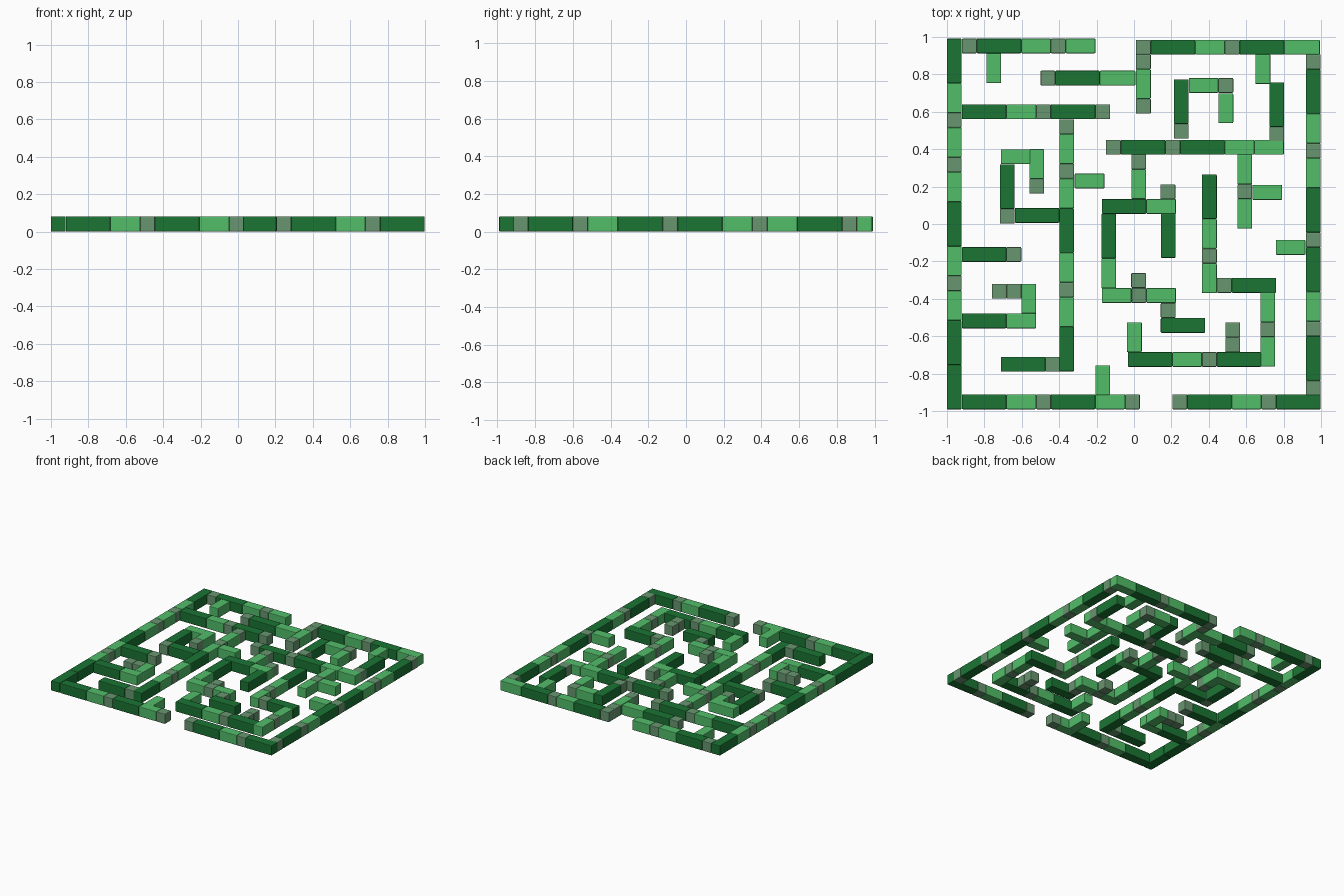
import bpy

if "Cube" in bpy.data.objects:
    bpy.data.objects.remove(bpy.data.objects["Cube"])

U = 0.0793   # block width, one layout unit
H = 0.081    # block height


def material(name, rgb):
    m = bpy.data.materials.new(name)
    m.diffuse_color = (*rgb, 1)
    m.use_nodes = True
    m.node_tree.nodes["Principled BSDF"].inputs["Base Color"].default_value = m.diffuse_color
    return m


dark = material("dark_green", (0.011, 0.178, 0.034))
light = material("light_green", (0.084, 0.515, 0.141))
grey = material("grey_green", (0.14, 0.305, 0.162))

# Block kinds: length in units, part name, material
KINDS = {
    "L": (3, "long_block", dark),
    "M": (2, "medium_block", light),
    "N": (2.4, "stretched_block", light),
    "S": (1, "small_block", grey),
}


def block(x, y, sx, sy, name, mat):
    bpy.ops.mesh.primitive_cube_add(size=1, location=(x, y, H / 2))
    ob = bpy.context.object
    ob.name = name
    ob.scale = (sx, sy, H)
    bpy.ops.object.transform_apply(location=False, rotation=False, scale=True)
    ob.data.materials.append(mat)
    bevel = ob.modifiers.new("soft_edge", "BEVEL")
    bevel.width = 0.005
    bevel.segments = 2


def row(x, y, code):
    """Blocks laid left to right from x."""
    for c in code:
        n, name, mat = KINDS[c]
        block(x + n * U / 2, y, n * U, U, name, mat)
        x += n * U


def column(x, y, code):
    """Blocks laid from y towards the front."""
    for c in code:
        n, name, mat = KINDS[c]
        block(x, y - n * U / 2, U, n * U, name, mat)
        y -= n * U


# Outer walls
row(-.92, .952, "SLMSM")
row(.01, .945, "SLMSLN")
row(-.92, -.951, "LMSLMS")
row(.205, -.951, "SLMSL")
column(-.961, .991, "LMSMSMLMSMLL")
column(.958, .907, "SLMSMLSLMSLS")

# Inner walls running sideways
for wall in [
    (-.50, .78, "SLN"), (-.92, .60, "LMSLS"), (-.317, .23, "M"),
    (-.712, .36, "M"), (-.637, .046, "L"), (-.92, -.163, "LS"),
    (-.76, -.36, "SS"), (-.92, -.518, "LM"), (-.712, -.75, "LS"),
    (.293, .741, "MS"), (-.15, .41, "SLSLMM"), (-.172, .094, "LM"),
    (-.172, -.382, "MSM"), (-.015, -.302, "S"), (.143, -.462, "S"),
    (.143, -.542, "L"), (.443, -.328, "SL"), (-.033, -.724, "LMSL"),
    (.633, .169, "M"), (.758, -.125, "M"),
]:
    row(*wall)

# Inner walls running front to back
for wall in [
    (-.75, .912, "M"), (.05, .907, "SMS"), (-.36, .56, "SMSMLMSML"),
    (-.52, .40, "MS"), (-.678, .319, "LS"), (-.563, -.32, "M"),
    (-.167, -.756, "M"), (.253, .773, "LS"), (.491, .698, "M"),
    (.689, .907, "M"), (.763, .757, "LS"), (.025, .372, "SM"),
    (.181, .212, "S"), (-.135, .054, "LM"), (.183, .057, "L"),
    (.403, .265, "LMSM"), (.715, -.366, "MSM"), (.002, -.526, "M"),
    (.528, -.526, "SS"), (.592, .372, "MSM"),
]:
    column(*wall)
